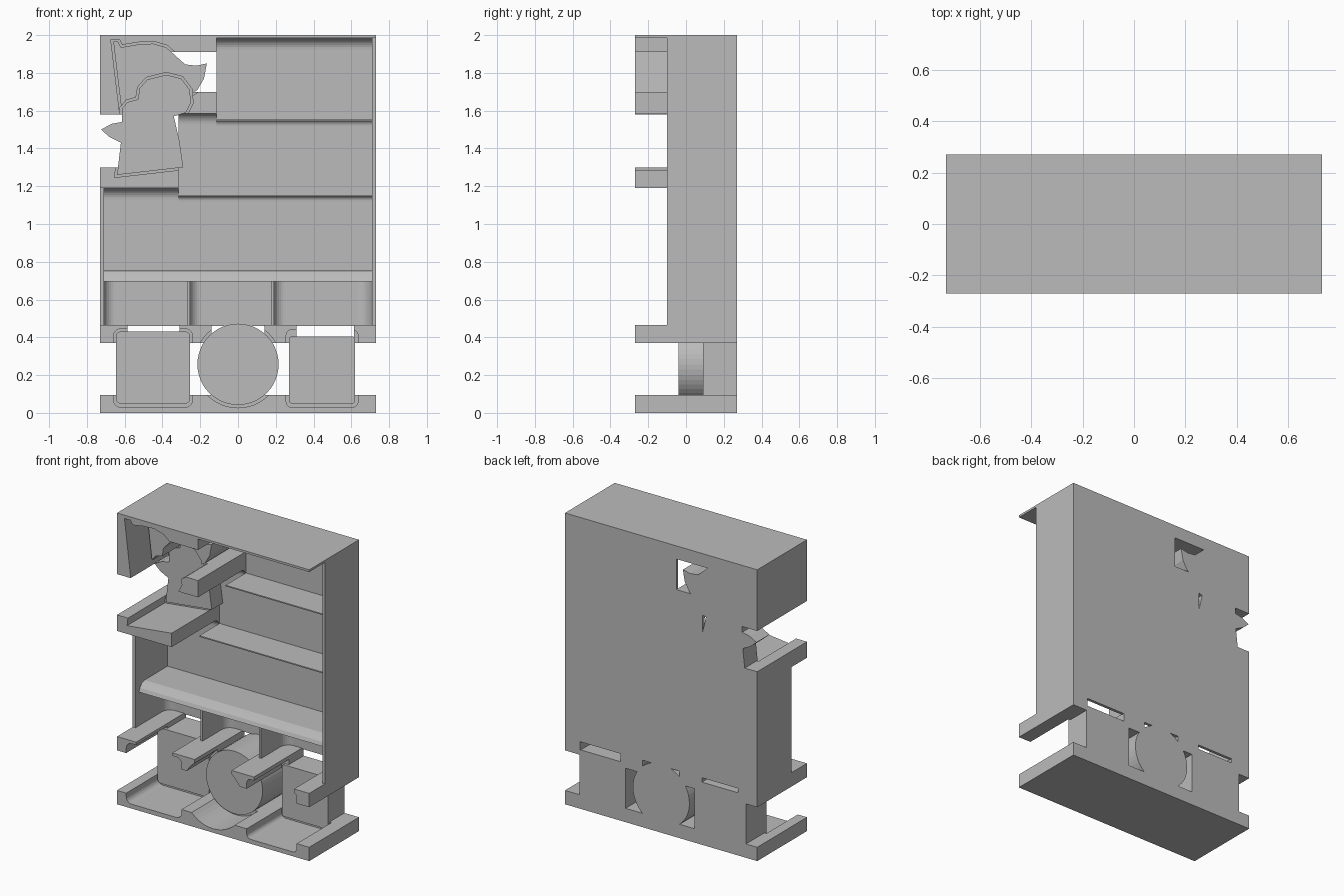
import bpy, bmesh, math
from mathutils import Vector

if "Cube" in bpy.data.objects:
    bpy.data.objects.remove(bpy.data.objects["Cube"], do_unlink=True)

W, D, T = 0.73, 0.27, 0.02          # half width, half depth, wall thickness
INNER, BACK = W - T, D - T

grey = bpy.data.materials.new("plain grey")
grey.use_nodes = True
grey.diffuse_color = (0.5, 0.5, 0.5, 1)
grey.node_tree.nodes["Principled BSDF"].inputs["Base Color"].default_value = (0.5, 0.5, 0.5, 1)


def extrude(name, pts, a, b, axis="y"):
    """Prism of a 2D outline along one axis; the outline uses the other two in order."""
    place = {"x": lambda p, t: (t, p[0], p[1]),
             "y": lambda p, t: (p[0], t, p[1]),
             "z": lambda p, t: (p[0], p[1], t)}[axis]
    bm = bmesh.new()
    lo = [bm.verts.new(place(p, a)) for p in pts]
    hi = [bm.verts.new(place(p, b)) for p in pts]
    bm.faces.new(lo)
    bm.faces.new(hi)
    for i in range(len(pts)):
        j = (i + 1) % len(pts)
        bm.faces.new((lo[i], lo[j], hi[j], hi[i]))
    bmesh.ops.recalc_face_normals(bm, faces=bm.faces)
    mesh = bpy.data.meshes.new(name)
    bm.to_mesh(mesh)
    bm.free()
    mesh.materials.append(grey)
    ob = bpy.data.objects.new(name, mesh)
    bpy.context.scene.collection.objects.link(ob)
    return ob


def rect(x0, x1, z0, z1):
    return [(x0, z0), (x1, z0), (x1, z1), (x0, z1)]


def rounded(x0, x1, z0, z1, r, n=5):
    pts = []
    corners = [(x1 - r, z1 - r), (x0 + r, z1 - r), (x0 + r, z0 + r), (x1 - r, z0 + r)]
    for k, (cx, cz) in enumerate(corners):
        for i in range(n + 1):
            t = (k + i / n) * math.pi / 2
            pts.append((cx + r * math.cos(t), cz + r * math.sin(t)))
    return pts


def circle(cx, cz, r, n=48):
    return [(cx + r * math.cos(math.tau * i / n), cz + r * math.sin(math.tau * i / n))
            for i in range(n)]


def offset(pts, d):
    """Grow an anticlockwise outline by d."""
    out = []
    for i, p in enumerate(pts):
        p = Vector(p)
        e1 = (p - Vector(pts[i - 1])).normalized()
        e2 = (Vector(pts[(i + 1) % len(pts)]) - p).normalized()
        n1, n2 = Vector((e1.y, -e1.x)), Vector((e2.y, -e2.x))
        m = (n1 + n2).normalized()
        out.append(tuple(p + m * d / max(m.dot(n1), 0.6)))
    return out


def fillet(cx, cy, sx, sy, r, n=8):
    """Concave corner filler; sx and sy point away from the corner."""
    pts = [(cx, cy)]
    for i in range(n + 1):
        t = i / n * math.pi / 2
        pts.append((cx + sx * r * (1 - math.sin(t)), cy + sy * r * (1 - math.cos(t))))
    return pts


def cut(ob, cutters):
    for c in cutters:
        c.hide_render = True
        m = ob.modifiers.new("cut", "BOOLEAN")
        m.operation, m.solver, m.object = "DIFFERENCE", "EXACT", c
    bpy.context.view_layer.update()
    dg = bpy.context.evaluated_depsgraph_get()
    mesh = bpy.data.meshes.new_from_object(ob.evaluated_get(dg))
    ob.modifiers.clear()
    ob.data = mesh


# Lower stops: two rounded blocks and a cylinder, with matching troughs in the rails
extrude("left_stop_block", rounded(-0.645, -0.255, 0.05, 0.43, 0.02), 0.05, D)
extrude("right_stop_block", rounded(0.27, 0.62, 0.05, 0.405, 0.015), 0.09, D)
extrude("round_stop", circle(0, 0.257, 0.215), -0.04, D)
troughs = [extrude("trough_cutter", rounded(-0.66, -0.24, 0.03, 0.445, 0.04), -0.4, 0.07),
           extrude("trough_cutter", rounded(0.255, 0.635, 0.03, 0.44, 0.03), -0.4, 0.11),
           extrude("trough_cutter", circle(0, 0.257, 0.23), -0.4, -0.02)]
slots = [extrude("slot_cutter", rect(x0, x1, z0, 0.5), -0.4, 0.4)
         for x0, x1, z0 in ((-0.585, -0.31, 0.4), (-0.14, 0.14, 0.42), (0.31, 0.615, 0.38))]

bottom_rail = extrude("bottom_rail", rect(-W, W, 0, 0.095), -D, D)
cut(bottom_rail, troughs)
middle_rail = extrude("middle_rail", rect(-W, W, 0.37, 0.465), -D, D)
cut(middle_rail, troughs + slots)

# Case: stepped back panel, side walls and top
extrude("back_panel", [(-W, 0.46), (W, 0.46), (W, 2), (-0.115, 2), (-0.115, 1.59),
                       (-0.315, 1.59), (-0.315, 1.19), (-W, 1.19)], BACK, D)
extrude("left_side_wall", rect(INNER, W, 0.46, 1.99), -0.1, D)
extrude("right_side_wall", rect(-W, -INNER, 0.46, 1.2), -0.1, D)
extrude("top_panel", rect(-W, W, 1.985, 2), -D, D)

# Lower shelf with a sloped lip, and thin upper shelves
extrude("lower_shelf", [(BACK, 0.695), (-0.06, 0.695), (-0.05, 0.72), (-0.03, 0.745),
                        (0, 0.755), (BACK, 0.755)], -INNER, INNER, "x")
for name, x0, z in (("middle_shelf", -0.315, 1.15), ("upper_shelf", -0.115, 1.55)):
    extrude(name, rect(x0, INNER, z - 0.004, z + 0.004), 0.03, BACK)

# Rounded inner corners under each ceiling
for x0, x1, z in ((-INNER, -0.315, 1.19), (-0.315, INNER, 1.15), (-0.315, -0.115, 1.59),
                  (-0.115, INNER, 1.55), (-0.115, INNER, 1.985)):
    extrude("ceiling_fillet", fillet(BACK, z, -1, -1, 0.06 if z > 1.56 or z == 1.19 else 0.03),
            x0, x1, "x")

# Pocket dividers with rounded back corners
for x in (-0.27, 0.175):
    extrude("pocket_divider", rect(x, x + 0.015, -0.02, BACK), 0.46, 0.7, "z")
for x, side, r in ((-INNER, 1, 0.06), (-0.255, 1, 0.06), (0.19, 1, 0.06), (INNER, -1, 0.08)):
    extrude("pocket_fillet", fillet(x, BACK, side, -1, r), 0.46, 0.7, "z")

# Upper silhouettes: a tilted one in front, an upright one deeper behind it
tilted = [(-0.615, 1.59), (-0.4, 1.6), (-0.245, 1.69), (-0.215, 1.71), (-0.18, 1.77),
          (-0.165, 1.85), (-0.22, 1.838), (-0.28, 1.845), (-0.33, 1.89), (-0.38, 1.935),
          (-0.45, 1.955), (-0.53, 1.95), (-0.62, 1.935), (-0.635, 1.965), (-0.66, 1.965)]
upright = [(-0.64, 1.26), (-0.29, 1.3), (-0.31, 1.44), (-0.34, 1.57), (-0.275, 1.59),
           (-0.25, 1.64), (-0.255, 1.71), (-0.3, 1.77), (-0.38, 1.79), (-0.48, 1.765),
           (-0.52, 1.72), (-0.53, 1.66), (-0.585, 1.645), (-0.615, 1.61), (-0.615, 1.54),
           (-0.67, 1.53), (-0.725, 1.5), (-0.68, 1.46), (-0.62, 1.43)]
upright_trough = extrude("trough_cutter", offset(upright, 0.012), -0.4, 0.14)
tilted_trough = extrude("trough_cutter", offset(tilted, 0.012), -0.4, -0.03)
extrude("upright_silhouette", upright, 0.13, D)
tilted_silhouette = extrude("tilted_silhouette", tilted, -0.05, D)
cut(tilted_silhouette, [upright_trough])

# Upper left frame, cross bar and ledge, hollowed by the troughs
corner_frame = extrude("corner_frame", [(-W, 1.58), (-0.615, 1.58), (-0.615, 1.91),
                                        (-0.115, 1.91), (-0.115, 1.995), (-W, 1.995)], -D, D)
cross_bar = extrude("cross_bar", rect(-0.315, -0.115, 1.585, 1.7), -D, D)
ledge = extrude("ledge", rect(-W, -0.315, 1.19, 1.3), -D, D)
for ob in (corner_frame, cross_bar, ledge):
    cut(ob, [upright_trough, tilted_trough])

# Remove the cutters
for c in troughs + slots + [upright_trough, tilted_trough]:
    bpy.data.objects.remove(c, do_unlink=True)
